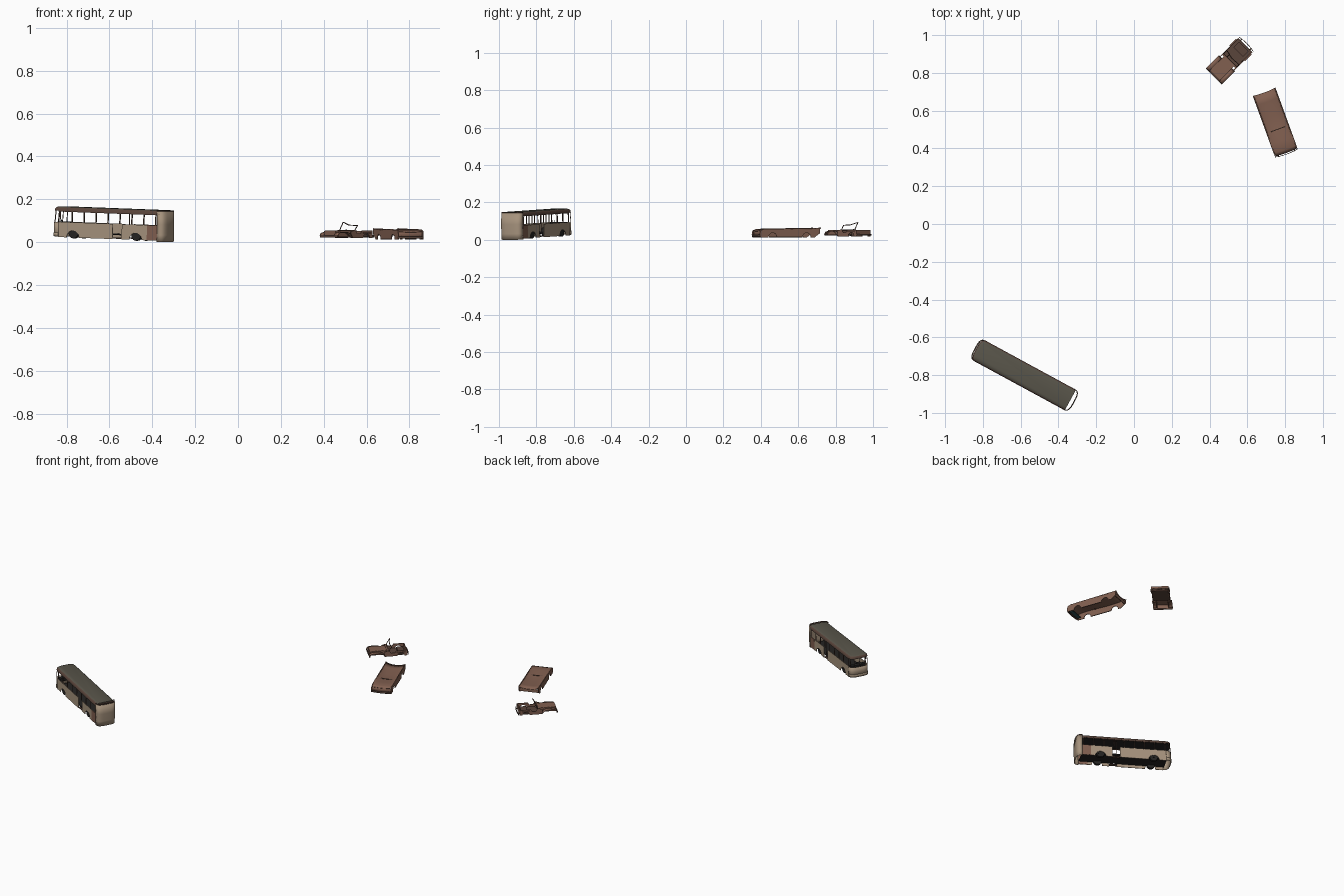
import bpy, bmesh, math
from mathutils import Matrix, Vector

if "Cube" in bpy.data.objects:
    bpy.data.objects.remove(bpy.data.objects["Cube"])

def mat(name, r, g, b):
    m = bpy.data.materials.new(name)
    m.diffuse_color = (r, g, b, 1)
    m.use_nodes = True
    m.node_tree.nodes["Principled BSDF"].inputs["Base Color"].default_value = m.diffuse_color
    return m

TAN = mat("faded_tan_paint", .38, .29, .205)
RUST = mat("rust_brown", .22, .115, .08)
DARKRUST = mat("dark_rust", .10, .058, .043)
ROOF = mat("grimy_olive_grey", .098, .09, .068)
BLACK = mat("soot_black", .018, .017, .016)
TEAL = mat("dull_teal", .03, .075, .085)

M = Matrix()  # placement of the vehicle currently being built

def make(name, bm, *mats, smooth=False, thick=0):
    bmesh.ops.recalc_face_normals(bm, faces=bm.faces)
    bm.transform(M)
    me = bpy.data.meshes.new(name)
    bm.to_mesh(me)
    bm.free()
    for m in mats:
        me.materials.append(m)
    ob = bpy.data.objects.new(name, me)
    bpy.context.collection.objects.link(ob)
    if thick:
        s = ob.modifiers.new("thickness", 'SOLIDIFY')
        s.thickness, s.offset = thick, 0
    if smooth:
        bpy.context.view_layer.objects.active = ob
        bpy.ops.object.select_all(action='DESELECT')
        ob.select_set(True)
        bpy.ops.object.shade_smooth_by_angle(angle=math.radians(40))
    return ob

def panel(name, pts, v0, v1, m):
    """Outline in length/height, extruded across the vehicle."""
    bm = bmesh.new()
    a = [bm.verts.new((u, v0, z)) for u, z in pts]
    b = [bm.verts.new((u, v1, z)) for u, z in pts]
    bm.faces.new(a)
    bm.faces.new(b[::-1])
    n = len(pts)
    for i in range(n):
        bm.faces.new((a[i], b[i], b[(i + 1) % n], a[(i + 1) % n]))
    return make(name, bm, m)

def box(name, u0, u1, v0, v1, z0, z1, m):
    return panel(name, [(u0, z0), (u1, z0), (u1, z1), (u0, z1)], v0, v1, m)

def profile(b0, b1, zb, arches, r, top):
    """Closed side outline: bottom edge with wheel arches, then the top edge."""
    pts = [(b0, zb)]
    for c in arches:
        pts += [(c - r * math.cos(math.pi * k / 10), zb + r * math.sin(math.pi * k / 10))
                for k in range(11)]
    return pts + [(b1, zb)] + top[::-1]

def skin(name, rows, m, thick=.003):
    bm = bmesh.new()
    vs = [[bm.verts.new(p) for p in row] for row in rows]
    for r0, r1 in zip(vs, vs[1:]):
        for i in range(len(r0) - 1):
            bm.faces.new((r0[i], r0[i + 1], r1[i + 1], r1[i]))
    return make(name, bm, m, smooth=True, thick=thick)

def rod(name, p, q, r, m, seg=6):
    p, q = Vector(p), Vector(q)
    bm = bmesh.new()
    bmesh.ops.create_cone(bm, cap_ends=True, segments=seg, radius1=r, radius2=r, depth=(q - p).length)
    rot = Vector((0, 0, 1)).rotation_difference(q - p).to_matrix().to_4x4()
    bm.transform(Matrix.Translation((p + q) / 2) @ rot)
    return make(name, bm, m, smooth=seg > 8)

def place(x, y, z, yaw, pitch=0):
    return (Matrix.Translation((x, y, z)) @ Matrix.Rotation(math.radians(yaw), 4, 'Z')
            @ Matrix.Rotation(math.radians(pitch), 4, 'Y'))

# ---------------- bus (front at -u) ----------------
M = place(-.58, -.80, .012, -28.5, 1.9)
W = .061

def end_arc(sign, w, b, n=14):
    out = []
    for k in range(n + 1):
        a = -math.pi / 2 + math.pi * k / n
        c, s = abs(math.cos(a)) ** .6, math.copysign(abs(math.sin(a)) ** .6, math.sin(a))
        out.append((sign * (.262 + b * c), w * s))
    return out

for s, side in ((-1, "left"), (1, "right")):
    v = s * (W - .0015)
    # side wall in pieces around the missing mid door
    top = .074
    for tag, a, b, c in (("front", -.264, .026, -.185), ("rear", .074, .264, .148)):
        panel(f"bus_{side}_{tag}_wall", profile(a, b, .003, [c], .033, [(a, top), (b, top)]),
              v - .0015, v + .0015, TAN)
    box(f"bus_{side}_rust_panel", .208, .262, v - .0022, v + .0022, .004, top, RUST)
    box(f"bus_{side}_door_step", .026, .074, v - s * .02, v, .006, .011, DARKRUST)
    box(f"bus_{side}_top_rail", -.264, .264, v - .002, v + .002, .122, .13, DARKRUST)
    # window posts
    for i in range(9):
        u = -.258 + i * .0635
        box(f"bus_{side}_window_post", u, u + .005, v - .0015, v + .0015, top, .13, DARKRUST)
    # wheels
    for u in (-.185, .148):
        rod(f"bus_{side}_wheel", (u, s * .038, .024), (u, s * .056, .024), .025, BLACK, 20)

# rounded front apron, bumper and windscreen posts
front = end_arc(-1, W, .035)
skin("bus_front_apron", [[(u, v, z) for u, v in front] for z in (.006, .04, .072)], TAN)
skin("bus_front_bumper", [[(u * 1.006, v, z) for u, v in front] for z in (.008, .024)], TAN)
for k in (2, 5, 7, 9, 12):
    u, v = front[k]
    rod("bus_windscreen_post", (u, v, .07), (u * .985, v * .98, .13), .002, DARKRUST)
# rounded solid rear with a dark rim
rear = end_arc(1, W, .035)
skin("bus_rear_wall", [[(u - max(0, z - .08) * .06, v, z) for u, v in rear]
                       for z in (-.002, .03, .08, .14)], TAN)
skin("bus_rear_rim", [[(u - .004, v, z) for u, v in rear] for z in (.139, .145)], DARKRUST)
# floor, dash and interior
box("bus_floor", -.27, .262, -W + .004, W - .004, .022, .027, BLACK)
box("bus_dashboard", -.275, -.25, -.05, .05, .055, .075, BLACK)
rod("bus_steering_post", (-.25, -.03, .03), (-.265, -.03, .085), .002, TEAL)
box("bus_door_pole", .048, .051, .056, .059, .02, .128, DARKRUST)

# arched roof: dark rust edges, grey top, black underside
bm = bmesh.new()
rings = []
for z, ins in ((.126, 0), (.136, .001), (.142, .007), (.146, .018)):
    foot = end_arc(-1, W + .001 - ins, .034 - ins * .8) + [(.272, W + .001 - ins), (.272, -W - .001 + ins)]
    rings.append([bm.verts.new((u, v, z)) for u, v in foot])
n = len(rings[0])
for k in range(3):
    for i in range(n):
        f = bm.faces.new((rings[k][i], rings[k][(i + 1) % n], rings[k + 1][(i + 1) % n], rings[k + 1][i]))
        f.material_index = 1 if k == 2 else 0
bm.faces.new(rings[3]).material_index = 1
bm.faces.new(rings[0][::-1]).material_index = 2
make("bus_roof", bm, DARKRUST, ROOF, BLACK, smooth=True)

# ---------------- long finned car (front at +u) ----------------
M = place(.749, .5345, 0, -70)
W = .063
rim = [(-.172, .064), (-.12, .058), (-.04, .057), (.03, .059), (.10, .059), (.15, .056), (.168, .05)]
mid = [.050, .049, .042, .045, .054, .054, .047]   # sunken, crushed middle
for s, side in ((-1, "left"), (1, "right")):
    v = s * (W - .002)
    panel(f"car_{side}_side", profile(-.14, .166, .013, [-.095, .098], .024,
          [(-.172, .036)] + rim + [(.172, .03)]), v - .002, v + .002, RUST)
    rod(f"car_{side}_fender_rib", (-.172, v, .062), (.15, v, .056), .003, RUST)
    rod(f"car_{side}_sill", (-.068, v, .015), (.07, v, .015), .003, DARKRUST)
    box(f"car_{side}_bumper_bracket", .150, .175, s * .045 - .003, s * .045 + .003, .022, .028, DARKRUST)
cols = (-1, -.88, -.7, -.35, 0, .35, .7, .88, 1)
skin("car_body_top", [[(u - .012 * (abs(t) > .9) * (u > .16) - .004 * t * t, t * W,
                        c + (z - c) * abs(t) ** 3) for t in cols]
                      for (u, z), c in zip(rim, mid)], RUST)
rod("car_windscreen_sill", (.035, -.052, .049), (.035, .052, .049), .0025, DARKRUST)
skin("car_grille", [[(.160 + .006 * (1 - t * t), t * W * .97, z) for t in cols]
                    for z in (.018, .035, .046)], RUST)
skin("car_front_bumper", [[(.169 + .006 * (1 - t * t), t * W, z) for t in cols]
                          for z in (.016, .026)], DARKRUST)
box("car_rear_panel", -.168, -.164, -W + .004, W - .004, .03, .050, RUST)
box("car_front_valance", .135, .160, -.045, .045, .016, .02, TEAL)

# ---------------- small open off-road car (front at -u) ----------------
M = place(.51, .868, 0, 45)
box("jeep_hood", -.112, -.008, -.036, .036, .049, .053, RUST)
box("jeep_grille", -.116, -.111, -.038, .038, .024, .052, RUST)
box("jeep_front_bumper", -.123, -.117, -.058, .058, .022, .032, DARKRUST)
box("jeep_dashboard", -.012, -.004, -.052, .052, .028, .056, RUST)
box("jeep_tub_floor", -.01, .112, -.05, .05, .022, .026, DARKRUST)
box("jeep_rear_seat", .06, .10, -.036, .036, .026, .038, DARKRUST)
box("jeep_tailgate", .109, .113, -.05, .05, .022, .052, RUST)
skin("jeep_rear_bumper", [[(.124 - .005 * (v / .052) ** 2, v, z) for v in (-.055, -.03, 0, .03, .055)]
                          for z in (.022, .032)], DARKRUST)
for s, side in ((-1, "left"), (1, "right")):
    box(f"jeep_{side}_hood_side", -.112, -.008, s * .036 - .0015, s * .036 + .0015, .026, .052, RUST)
    # flat front fender bent down at both ends
    skin(f"jeep_{side}_fender", [[(u, s * .035, z), (u, s * .06, z)] for u, z in
         ((-.122, .028), (-.114, .041), (-.098, .045), (-.055, .045), (-.038, .038), (-.026, .022))], RUST)
    v = s * .051
    panel(f"jeep_{side}_tub_side", profile(-.028, .113, .018, [.074], .022,
          [(-.028, .05), (-.008, .054), (.004, .054), (.012, .040), (.036, .040), (.044, .053), (.113, .053)]),
          v - .002, v + .002, RUST)
    box(f"jeep_{side}_rear_fender", .05, .10, v - .0005, v + s * .008, .041, .044, RUST)
    box(f"jeep_{side}_bumper_arm", .11, .121, s * .035 - .003, s * .035 + .003, .024, .029, DARKRUST)
# bent windscreen frame
base = [(-.002, -.05, .053), (-.002, .05, .053)]
tip = [(.016, -.052, .078), (.023, .05, .093)]
for p, q in ((base[0], tip[0]), (base[1], tip[1]), (tip[0], (.012, 0, .079)),
             ((.012, 0, .079), tip[1]), base):
    rod("jeep_windscreen_frame", p, q, .0022, DARKRUST)
rod("jeep_steering_column", (-.004, .025, .046), (.022, .025, .06), .0015, DARKRUST)
